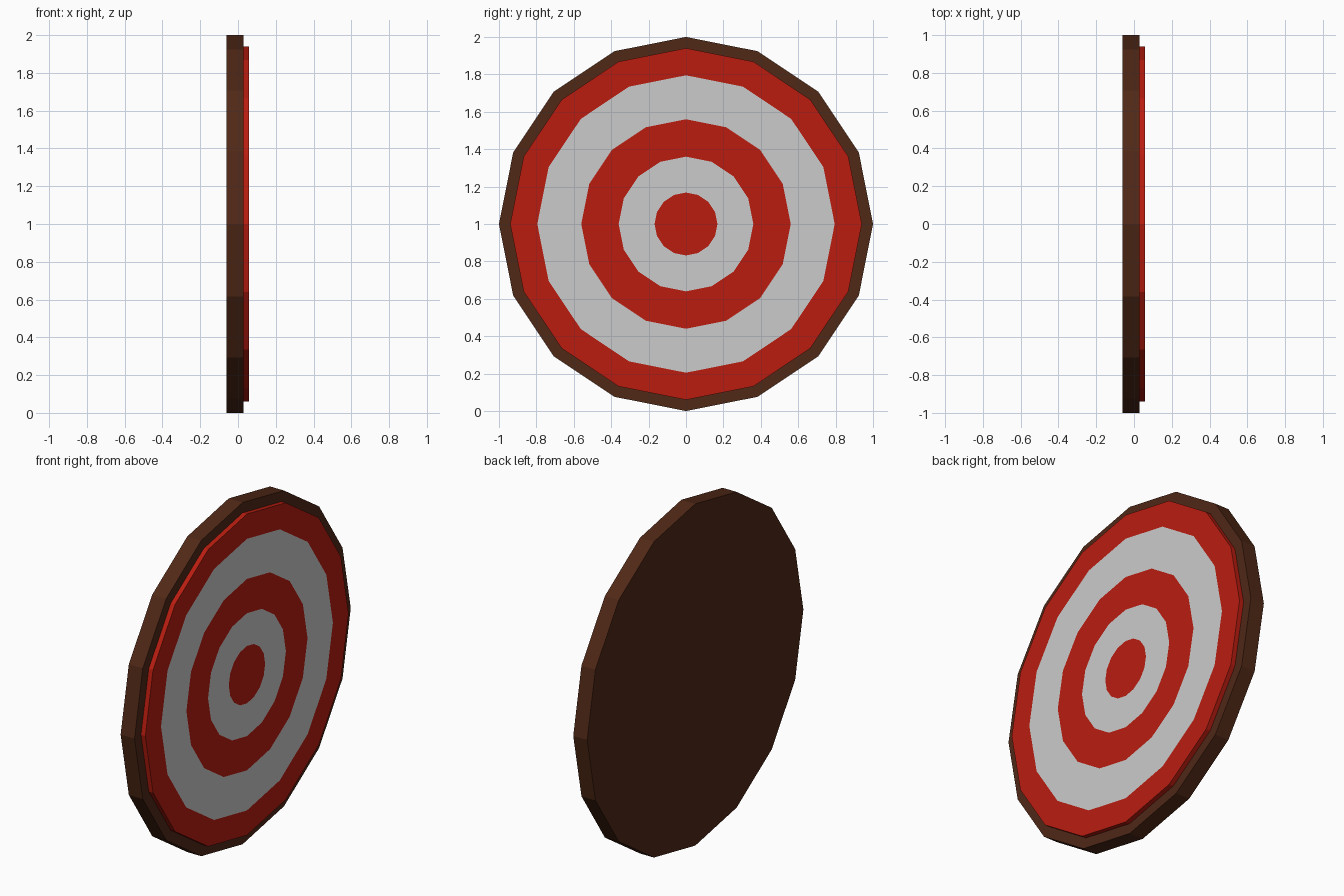
import bpy, bmesh
from math import cos, sin, tau

if "Cube" in bpy.data.objects:
    bpy.data.objects.remove(bpy.data.objects["Cube"])

SIDES = 16


def material(name, rgb):
    m = bpy.data.materials.new(name)
    m.diffuse_color = (*rgb, 1)
    m.use_nodes = True
    m.node_tree.nodes["Principled BSDF"].inputs["Base Color"].default_value = m.diffuse_color
    return m


brown = material("brown_wood", (0.08, 0.021, 0.008))
red = material("red_paint", (0.49, 0.012, 0.005))
white = material("white_paint", (0.8, 0.8, 0.82))


def disc(name, profile, mats, band_mats):
    """Revolve (radius, x) rings about the x axis and cap both ends.
    band_mats: material index of back cap, each band, then front cap."""
    bm = bmesh.new()
    rings = [[bm.verts.new((x, r * cos(tau * i / SIDES), 1 + r * sin(tau * i / SIDES)))
              for i in range(SIDES)] for r, x in profile]
    bm.faces.new(rings[0][::-1]).material_index = band_mats[0]
    for a, b, mi in zip(rings, rings[1:], band_mats[1:]):
        for i in range(SIDES):
            j = (i + 1) % SIDES
            bm.faces.new((a[i], a[j], b[j], b[i])).material_index = mi
    bm.faces.new(rings[-1]).material_index = band_mats[-1]
    bmesh.ops.recalc_face_normals(bm, faces=bm.faces)
    me = bpy.data.meshes.new(name)
    bm.to_mesh(me)
    bm.free()
    for m in mats:
        me.materials.append(m)
    ob = bpy.data.objects.new(name, me)
    bpy.context.collection.objects.link(ob)
    return ob


# Wooden backing board
disc("backing_board", [(1, -0.06), (1, 0.03)], [brown], [0, 0, 0])

# Raised target face with concentric painted rings
disc("target_face",
     [(0.94, 0.03), (0.94, 0.058), (0.795, 0.058), (0.56, 0.058), (0.36, 0.058), (0.168, 0.058)],
     [red, white], [0, 0, 0, 1, 0, 1, 0])
